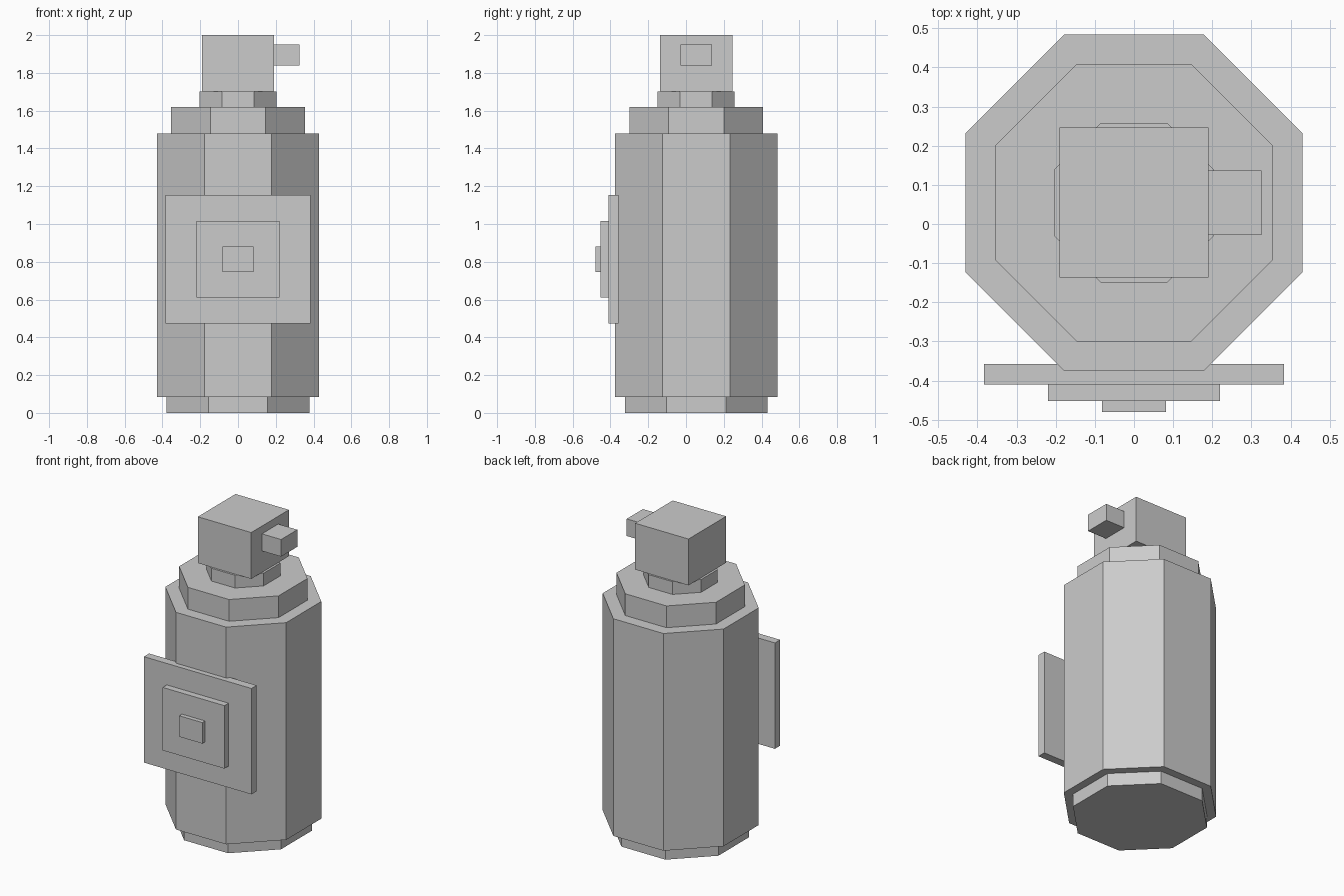
import bpy
import math

if "Cube" in bpy.data.objects:
    bpy.data.objects.remove(bpy.data.objects["Cube"])

CY = 0.054  # depth position of the bottle axis

grey = bpy.data.materials.new("light grey")
grey.diffuse_color = (0.6, 0.6, 0.6, 1)
grey.use_nodes = True
grey.node_tree.nodes["Principled BSDF"].inputs["Base Color"].default_value = grey.diffuse_color


def finish(name):
    ob = bpy.context.object
    ob.name = name
    bpy.ops.object.transform_apply(location=False, rotation=True, scale=True)
    ob.data.materials.append(grey)


def octagon(name, half_width, z0, z1):
    """Eight-sided prism with flat sides facing the axes."""
    bpy.ops.mesh.primitive_cylinder_add(
        vertices=8, radius=half_width / math.cos(math.pi / 8), depth=z1 - z0,
        location=(0, CY, (z0 + z1) / 2), rotation=(0, 0, math.pi / 8))
    finish(name)


def box(name, x, y, z):
    """Box from its ranges along each axis."""
    bpy.ops.mesh.primitive_cube_add(
        size=1, location=[(a + b) / 2 for a, b in (x, y, z)])
    bpy.context.object.scale = [b - a for a, b in (x, y, z)]
    finish(name)


# Bottle, from the foot up
octagon("foot", 0.378, 0.0, 0.083)
octagon("body", 0.43, 0.083, 1.48)
octagon("shoulder", 0.354, 1.48, 1.62)
octagon("neck", 0.204, 1.62, 1.702)

# Spray head and nozzle
box("spray_head", (-0.19, 0.19), (-0.137, 0.246), (1.702, 2.0))
box("nozzle", (0.19, 0.326), (-0.028, 0.137), (1.84, 1.95))

# Stepped label on the front
box("label_plate", (-0.383, 0.383), (-0.41, -0.357), (0.472, 1.153))
box("label_panel", (-0.22, 0.22), (-0.452, -0.41), (0.61, 1.015))
box("label_button", (-0.082, 0.082), (-0.48, -0.452), (0.745, 0.88))
